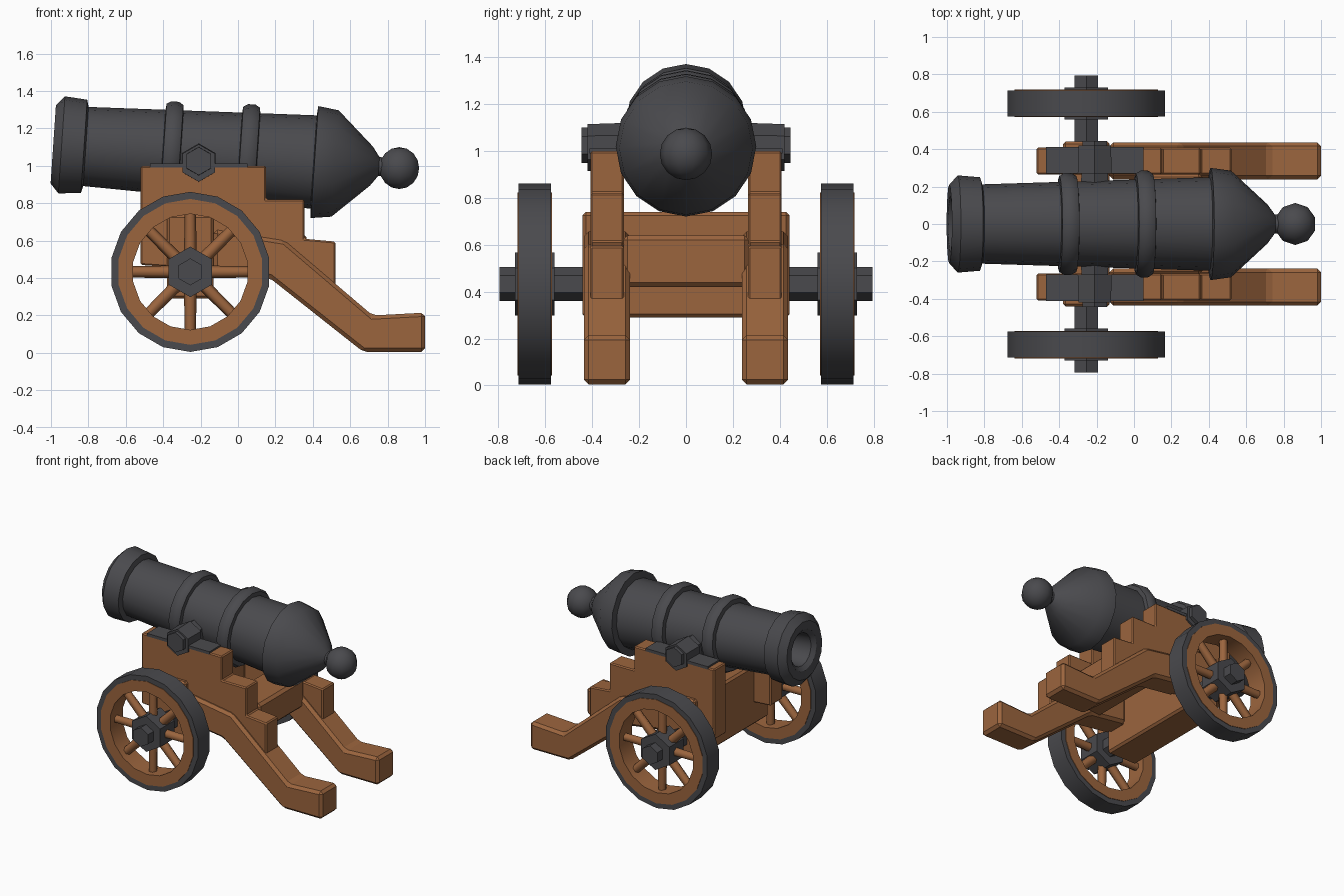
import bpy, bmesh, math
from mathutils import Matrix, Vector

if "Cube" in bpy.data.objects:
    bpy.data.objects.remove(bpy.data.objects["Cube"])


def material(name, rgb):
    m = bpy.data.materials.new(name)
    m.diffuse_color = (*rgb, 1)
    m.use_nodes = True
    m.node_tree.nodes["Principled BSDF"].inputs["Base Color"].default_value = m.diffuse_color
    return m


IRON = material("dark iron", (0.068, 0.068, 0.075))
WOOD = material("brown wood", (0.33, 0.13, 0.048))


def finish(name, bm, mat, smooth=None, bevel=0):
    bmesh.ops.recalc_face_normals(bm, faces=bm.faces)
    me = bpy.data.meshes.new(name)
    bm.to_mesh(me)
    bm.free()
    me.materials.append(mat)
    ob = bpy.data.objects.new(name, me)
    bpy.context.collection.objects.link(ob)
    if bevel:
        mod = ob.modifiers.new("bevel", 'BEVEL')
        mod.width, mod.segments = bevel, 1
    if smooth:
        bpy.ops.object.select_all(action='DESELECT')
        ob.select_set(True)
        bpy.context.view_layer.objects.active = ob
        bpy.ops.object.shade_smooth_by_angle(angle=math.radians(smooth))
    return ob


def lathe(name, profile, sides, mat, frame, smooth=35, closed=False):
    """Spin (along, radius) points around local x, then place with frame."""
    bm = bmesh.new()
    rings = []
    for s, r in profile:
        rings.append([bm.verts.new((s, r * math.sin(a), r * math.cos(a)))
                      for a in (2 * math.pi * i / sides for i in range(sides))])
    pairs = list(zip(rings, rings[1:]))
    if closed:
        pairs.append((rings[-1], rings[0]))
    for a, b in pairs:
        for i in range(sides):
            j = (i + 1) % sides
            bm.faces.new((a[i], a[j], b[j], b[i]))
    if not closed:
        bm.faces.new(rings[0])
        bm.faces.new(rings[-1])
    bm.transform(frame)
    return finish(name, bm, mat, smooth)


def slab(name, outline, y0, y1, mat, bevel=0.0):
    """Extrude an (x, z) outline between two y values."""
    bm = bmesh.new()
    f = bm.faces.new([bm.verts.new((x, y0, z)) for x, z in outline])
    ext = bmesh.ops.extrude_face_region(bm, geom=[f])["geom"]
    bmesh.ops.translate(bm, vec=(0, y1 - y0, 0),
                        verts=[v for v in ext if isinstance(v, bmesh.types.BMVert)])
    return finish(name, bm, mat, bevel=bevel)


def box(name, x0, x1, y0, y1, z0, z1, mat, bevel=0.0):
    return slab(name, [(x0, z0), (x1, z0), (x1, z1), (x0, z1)], y0, y1, mat, bevel)


def cross_frame(x, z):
    """Local x axis turned to run along world y."""
    return Matrix.Translation((x, 0, z)) @ Matrix.Rotation(math.pi / 2, 4, 'Z')


# Barrel, tilted with the muzzle raised
TILT = Matrix.Translation((0, 0, 1.048)) @ Matrix.Rotation(0.068, 4, 'Y')
lathe("barrel", [(-0.68, 0.10), (-0.96, 0.12), (-0.985, 0.15), (-0.99, 0.21),
                 (-0.945, 0.26), (-0.825, 0.25), (-0.815, 0.212), (0.405, 0.25),
                 (0.41, 0.30), (0.52, 0.285), (0.715, 0.105), (0.755, 0.05),
                 (0.80, 0.05)], 16, IRON, TILT)
for name, s, r in (("front_band", -0.355, 0.272), ("rear_band", 0.055, 0.285)):
    lathe(name, [(s - 0.05, r - 0.06), (s - 0.045, r - 0.015), (s - 0.02, r),
                 (s + 0.02, r), (s + 0.045, r - 0.015), (s + 0.05, r - 0.06)],
          16, IRON, TILT)

# Knob on the breech end
bm = bmesh.new()
bmesh.ops.create_uvsphere(bm, u_segments=10, v_segments=8, radius=0.112)
bm.transform(Matrix.Translation((0.862, 0, 0.988)))
finish("breech_knob", bm, IRON, 50)

# Carriage cross members
box("axle_block", -0.38, -0.13, -0.442, 0.442, 0.29, 0.74, WOOD, 0.015)
box("rear_transom", 0.08, 0.365, -0.27, 0.27, 0.42, 0.64, WOOD, 0.02)

STEPS = [(-0.52, 0.47), (-0.1, 0.44), (0.2, 0.42), (0.52, 0.36), (0.52, 0.595),
         (0.355, 0.61), (0.355, 0.82), (0.15, 0.82), (0.15, 1.0), (-0.52, 1.0)]
TRAIL = [(-0.13, 0.44), (0.17, 0.40), (0.67, 0.005), (1.0, 0.005), (1.0, 0.215),
         (0.72, 0.20), (0.25, 0.60), (-0.13, 0.66)]
WX, WZ = -0.255, 0.433

for side, tag in ((-1, "front"), (1, "back")):
    # Stepped cheek, trail leg and iron top plate
    slab(f"{tag}_cheek", STEPS, side * 0.265, side * 0.408, WOOD, 0.008)
    slab(f"{tag}_trail", TRAIL, side * 0.238, side * 0.436, WOOD, 0.02)
    box(f"{tag}_top_plate", -0.47, 0.05, side * 0.27, side * 0.412, 0.99, 1.012, IRON)

    # Trunnion and its cap
    lathe(f"{tag}_trunnion", [(side * 0.2, 0.085), (side * 0.445, 0.075)], 6, IRON,
          cross_frame(-0.21, 1.025), 20)
    lathe(f"{tag}_trunnion_cap", [(side * 0.27, 0.105), (side * 0.42, 0.1)], 6, IRON,
          cross_frame(-0.21, 1.015), 20)

    # Wheel: iron tyre, wooden rim, spokes, hub and axle end
    fr = cross_frame(WX, WZ)
    a, b = side * 0.575, side * 0.715
    lathe(f"{tag}_tyre", [(a, 0.385), (a, 0.428), (b, 0.428), (b, 0.385)], 18, IRON,
          fr, closed=True)
    a, b = side * 0.571, side * 0.719
    lathe(f"{tag}_rim", [(a, 0.31), (a, 0.39), (b, 0.39), (b, 0.31)], 18, WOOD,
          fr, closed=True)
    for k in range(8):
        turn = Matrix.Rotation(k * math.pi / 4, 4, 'Y')
        place = Matrix.Translation((WX, side * 0.645, WZ)) @ turn
        lathe(f"{tag}_spoke_{k + 1}", [(0.08, 0.034), (0.33, 0.03)], 6, WOOD, place, 65)
    lathe(f"{tag}_hub", [(side * 0.56, 0.135), (side * 0.73, 0.135)], 6, IRON, fr, 20)
    lathe(f"{tag}_axle", [(side * 0.42, 0.072), (side * 0.795, 0.072)], 6, IRON, fr, 20)
